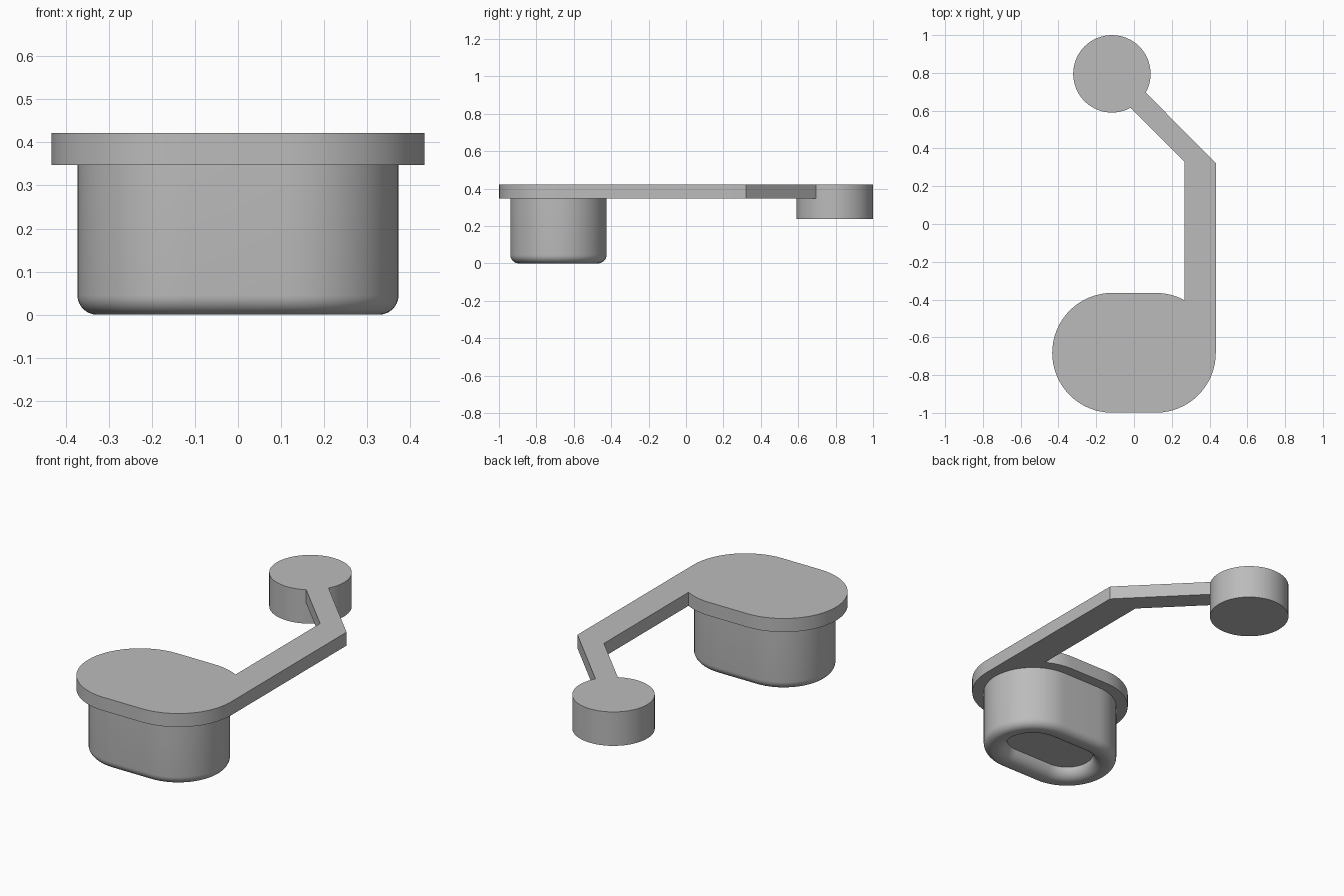
import bpy, bmesh
from math import sin, cos, pi, radians

old = bpy.data.objects.get("Cube")
if old:
    bpy.data.objects.remove(old, do_unlink=True)

grey = bpy.data.materials.new("plain grey")
grey.use_nodes = True
colour = (0.5, 0.5, 0.5, 1)
grey.diffuse_color = colour
grey.node_tree.nodes["Principled BSDF"].inputs["Base Color"].default_value = colour

TOP, UNDER = 0.422, 0.348        # slab heights
HUB_Y, HALF = -0.682, 0.116      # centre and half straight length of the oblong end
PAD = (-0.117, 0.795)            # centre of the round end
PAD_R = 0.205


def arc(cx, cy, r, a0, a1, n):
    """Points along an arc, angles in degrees."""
    angles = [radians(a0 + (a1 - a0) * i / n) for i in range(n + 1)]
    return [(cx + r * cos(a), cy + r * sin(a)) for a in angles]


def oblong(r, n=32):
    """Closed outline with two straight sides and round ends."""
    return arc(HALF, HUB_Y, r, -90, 90, n) + arc(-HALF, HUB_Y, r, 90, 270, n)


def loft(name, rings):
    """Skin a stack of (outline, z) rings and cap both ends."""
    bm = bmesh.new()
    loops = [[bm.verts.new((x, y, z)) for x, y in outline] for outline, z in rings]
    for a, b in zip(loops, loops[1:]):
        for i in range(len(a)):
            j = (i + 1) % len(a)
            bm.faces.new((a[i], a[j], b[j], b[i]))
    bm.faces.new(loops[0][::-1])
    bm.faces.new(loops[-1])
    bmesh.ops.recalc_face_normals(bm, faces=bm.faces)
    mesh = bpy.data.meshes.new(name)
    bm.to_mesh(mesh)
    bm.free()
    mesh.materials.append(grey)
    obj = bpy.data.objects.new(name, mesh)
    bpy.context.collection.objects.link(obj)
    bpy.ops.object.select_all(action="DESELECT")
    obj.select_set(True)
    bpy.context.view_layer.objects.active = obj
    bpy.ops.object.shade_smooth_by_angle(angle=radians(35))


# Oblong plate and bent arm in one slab, ending against the round pad
plate_r = 0.317
right = HALF + plate_r
inner = 0.267
slab = arc(-HALF, HUB_Y, plate_r, 90, 270, 32)
slab += arc(HALF, HUB_Y, plate_r, -90, 0, 16)
slab += [(right, 0.322)]
slab += arc(*PAD, PAD_R, -29, -61, 6)
slab += [(inner, 0.33)]
slab += arc(HALF, HUB_Y, plate_r, 61.5, 90, 6)
loft("plate_and_arm", [(slab, UNDER), (slab, TOP)])

# Round pad at the end of the arm
circle = arc(*PAD, PAD_R, 0, 360, 64)[:-1]
loft("round_pad", [(circle, 0.236), (circle, TOP)])

# Oblong plug with a rounded rim and a shallow recess underneath
plug_r, fillet, lip, lip_r = 0.257, 0.045, 0.06, 0.195
steps = [i / 8 * pi / 2 for i in range(9)]
profile = [(lip_r - lip * cos(a), lip - lip * sin(a)) for a in steps]
profile += [(plug_r - fillet + fillet * sin(a), fillet - fillet * cos(a)) for a in steps]
profile += [(plug_r, UNDER)]
loft("plug", [(oblong(r), z) for r, z in profile])
